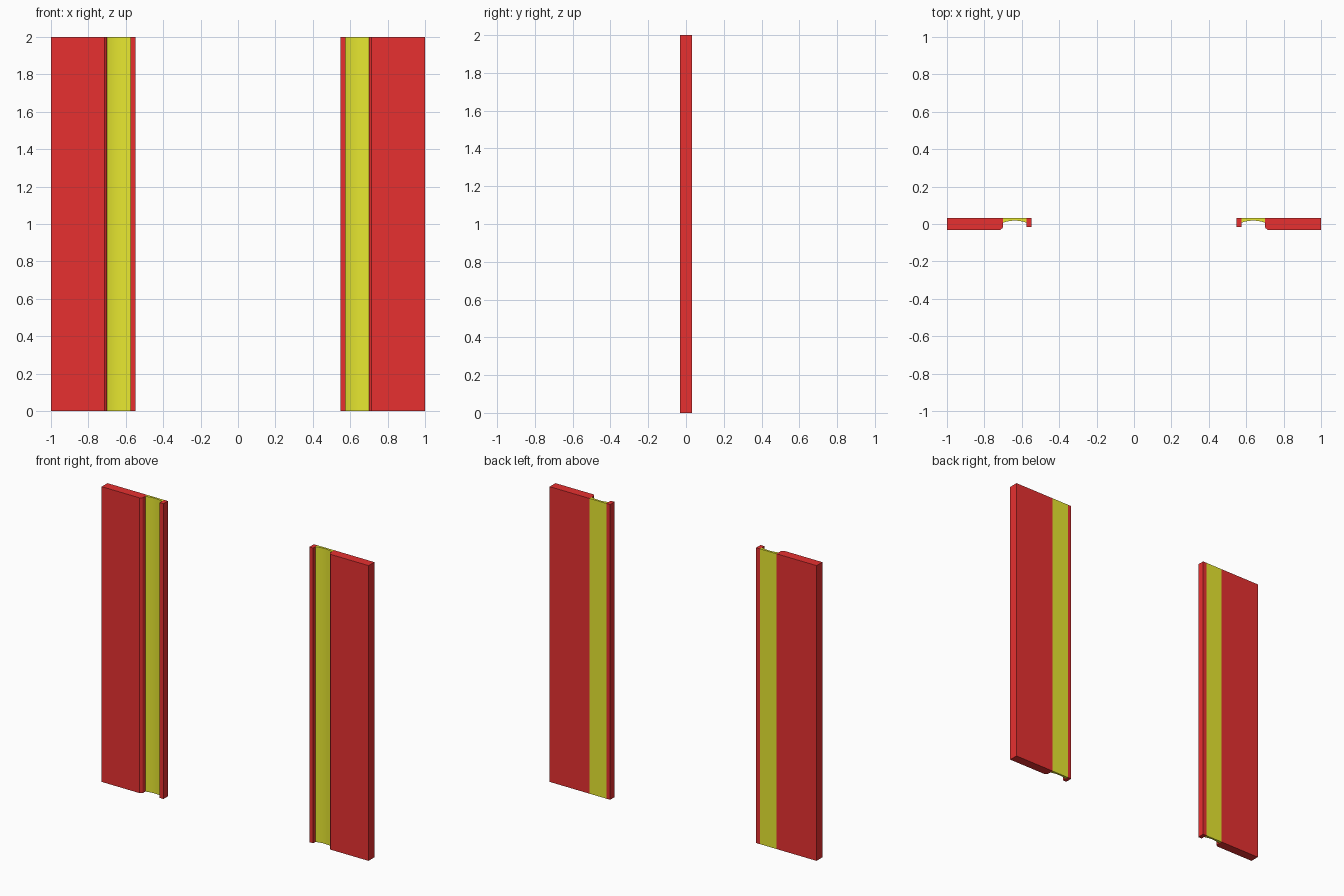
import bpy, bmesh

if "Cube" in bpy.data.objects:
    bpy.data.objects.remove(bpy.data.objects["Cube"])

HEIGHT = 2.0


def material(name, color):
    m = bpy.data.materials.new(name)
    m.diffuse_color = (*color, 1)
    m.use_nodes = True
    m.node_tree.nodes["Principled BSDF"].inputs["Base Color"].default_value = m.diffuse_color
    return m


red = material("red", (0.8, 0.03, 0.03))
yellow = material("yellow", (0.8, 0.8, 0.03))


def extrude_profile(name, points, mat, side, smooth=False):
    """Extrude an (x, y) plan profile up to full height; side=-1 mirrors it to the left."""
    bm = bmesh.new()
    face = bm.faces.new([bm.verts.new((side * x, y, 0)) for x, y in points])
    ext = bmesh.ops.extrude_face_region(bm, geom=[face])
    verts = [g for g in ext["geom"] if isinstance(g, bmesh.types.BMVert)]
    bmesh.ops.translate(bm, verts=verts, vec=(0, 0, HEIGHT))
    bmesh.ops.recalc_face_normals(bm, faces=bm.faces[:])
    mesh = bpy.data.meshes.new(name)
    bm.to_mesh(mesh)
    bm.free()
    mesh.materials.append(mat)
    ob = bpy.data.objects.new(name, mesh)
    bpy.context.collection.objects.link(ob)
    if smooth:
        bpy.ops.object.select_all(action='DESELECT')
        ob.select_set(True)
        bpy.context.view_layer.objects.active = ob
        bpy.ops.object.shade_smooth_by_angle(angle=0.6)


# Wide panel with a chamfered inner front edge
panel = [(1.0, -0.031), (1.0, 0.031), (0.70, 0.031), (0.70, -0.017),
         (0.704, -0.023), (0.715, -0.031)]
# Narrow lip along the inner edge
lip = [(0.575, -0.017), (0.575, 0.031), (0.547, 0.031), (0.547, -0.017)]
# Thin strip with a shallow arched groove facing the front
steps = 12
arch = []
for i in range(steps + 1):
    t = i / steps
    arch.append((0.575 + 0.125 * t, 0.018 - 0.011 * (2 * t - 1) ** 2))
strip = arch + [(0.70, 0.031), (0.575, 0.031)]

for side, label in ((1, "right"), (-1, "left")):
    extrude_profile(label + "_panel", panel, red, side)
    extrude_profile(label + "_groove_strip", strip, yellow, side, smooth=True)
    extrude_profile(label + "_lip", lip, red, side)
